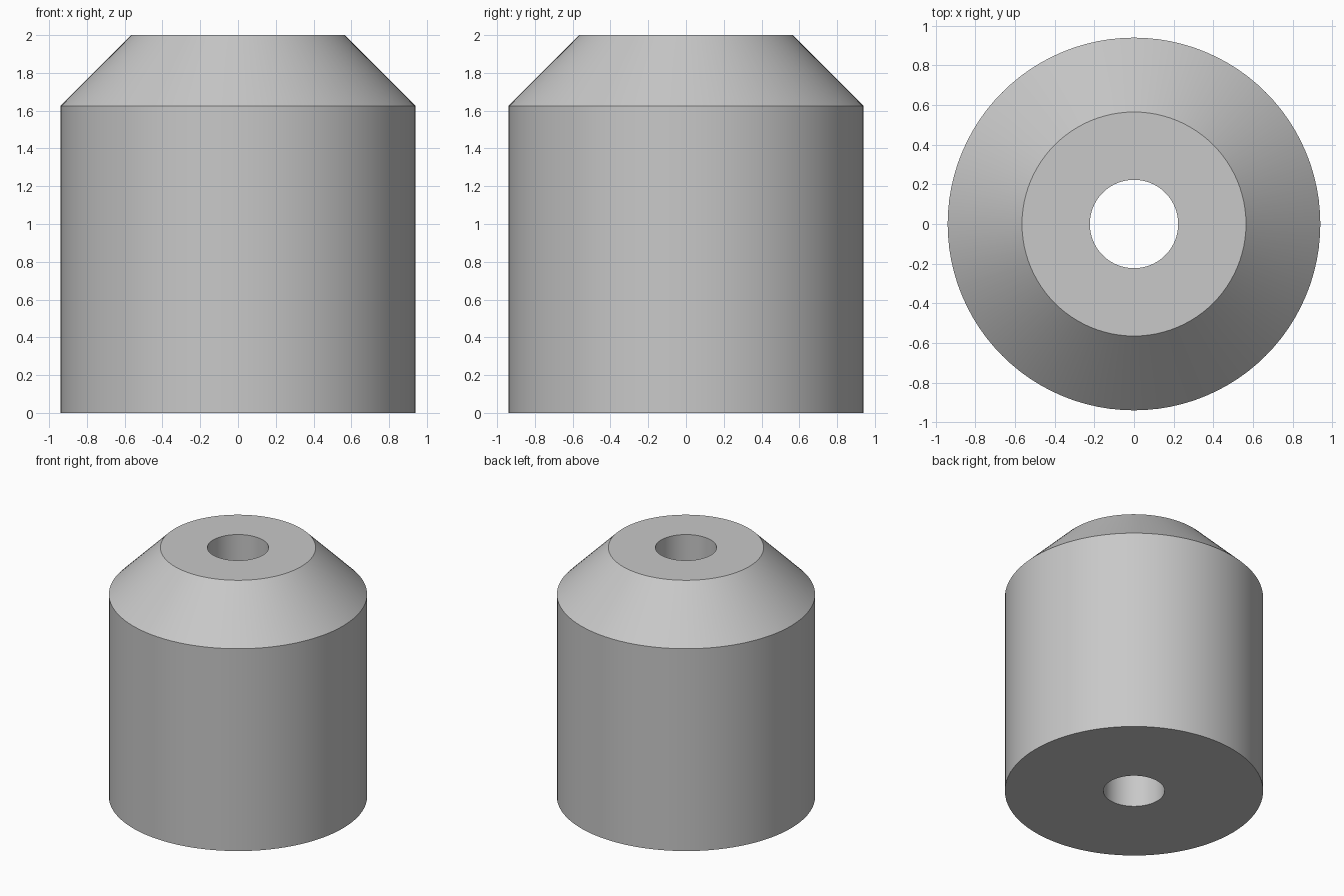
import bpy
import math

SEGMENTS = 96

cube = bpy.data.objects.get("Cube")
if cube:
    bpy.data.objects.remove(cube, do_unlink=True)

# Plain grey material
grey = bpy.data.materials.new("plain_grey")
grey.use_nodes = True
colour = (0.58, 0.58, 0.58, 1.0)
grey.diffuse_color = colour
grey.node_tree.nodes["Principled BSDF"].inputs["Base Color"].default_value = colour


def lathe(name, profile, material):
    """Revolve a closed (radius, height) profile around the z axis."""
    n = len(profile)
    verts = []
    for s in range(SEGMENTS):
        a = 2 * math.pi * s / SEGMENTS
        verts += [(r * math.cos(a), r * math.sin(a), z) for r, z in profile]
    faces = []
    for s in range(SEGMENTS):
        here, there = s * n, (s + 1) % SEGMENTS * n
        for i in range(n):
            j = (i + 1) % n
            faces.append((here + i, there + i, there + j, here + j))
    mesh = bpy.data.meshes.new(name)
    mesh.from_pydata(verts, [], faces)
    mesh.materials.append(material)
    obj = bpy.data.objects.new(name, mesh)
    bpy.context.collection.objects.link(obj)
    return obj


# Cylinder with a chamfered shoulder and a straight bore through the axis
outer, top, bore = 0.94, 0.565, 0.223
shoulder, height = 1.625, 2.0
bushing = lathe("chamfered_bushing",
                [(bore, 0), (outer, 0), (outer, shoulder), (top, height), (bore, height)],
                grey)

# Smooth round walls, crisp rims
bpy.ops.object.select_all(action="DESELECT")
bushing.select_set(True)
bpy.context.view_layer.objects.active = bushing
bpy.ops.object.shade_smooth_by_angle(angle=math.radians(30))
